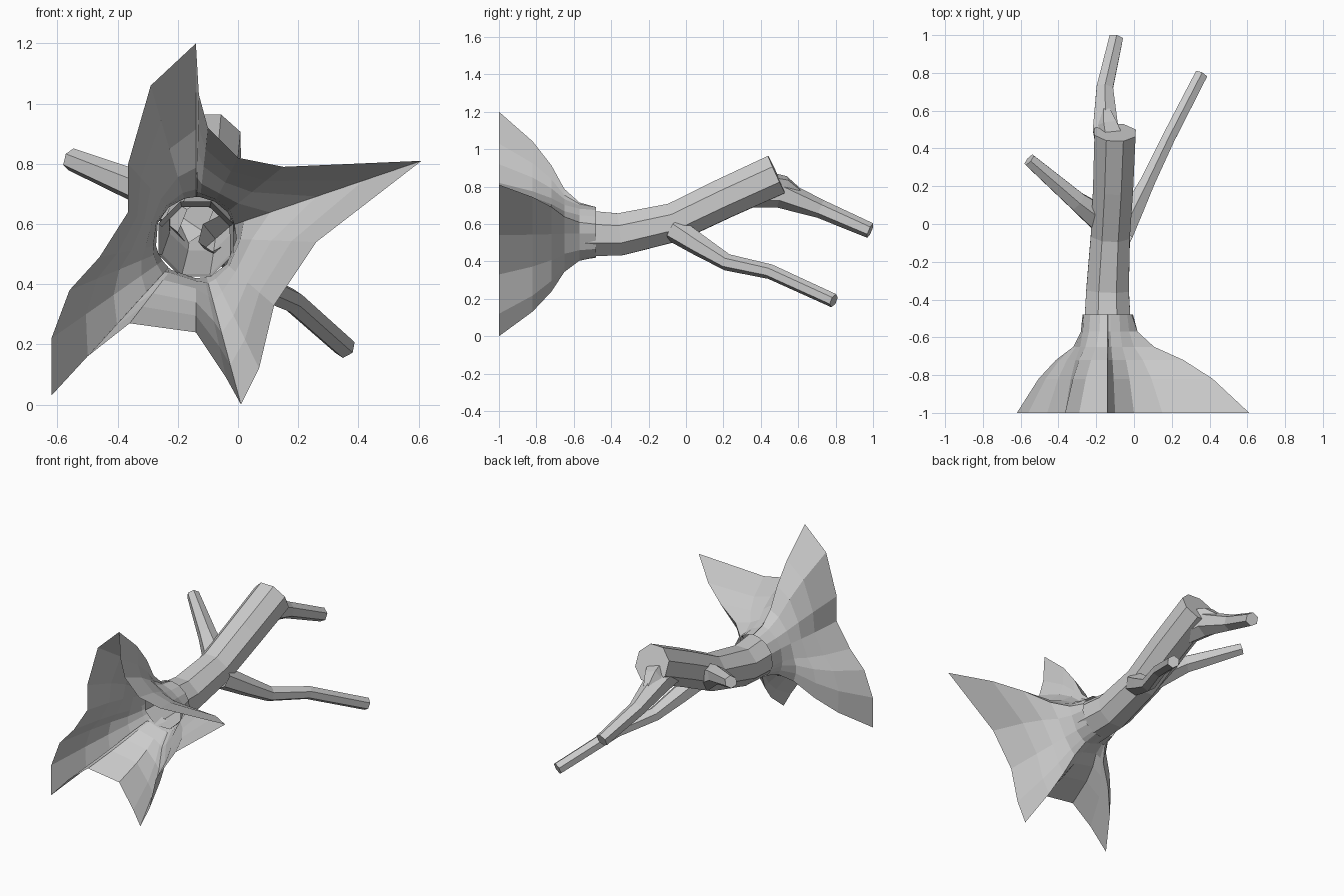
import bpy
from math import cos, sin, pi, atan2
from mathutils import Vector

if "Cube" in bpy.data.objects:
    bpy.data.objects.remove(bpy.data.objects["Cube"])


def make_object(name, verts, faces):
    mesh = bpy.data.meshes.new(name)
    mesh.from_pydata([tuple(v) for v in verts], [], faces)
    mesh.update()
    ob = bpy.data.objects.new(name, mesh)
    bpy.context.collection.objects.link(ob)
    return ob


def bridge(rings, n):
    # quads between consecutive closed rings
    return [(r * n + i, r * n + (i + 1) % n, (r + 1) * n + (i + 1) % n, (r + 1) * n + i)
            for r in range(rings - 1) for i in range(n)]


def tube(name, path, radii, sides):
    # faceted limb along a path, open at the start and capped at the tip
    pts = [Vector(p) for p in path]
    verts = []
    for k, p in enumerate(pts):
        t = (pts[min(k + 1, len(pts) - 1)] - pts[max(k - 1, 0)]).normalized()
        side = t.cross(Vector((0, 0, 1))).normalized()
        up = side.cross(t)
        for i in range(sides):
            a = 2 * pi * (i + 0.5) / sides
            verts.append(p + radii[k] * (side * cos(a) + up * sin(a)))
    n = len(verts)
    faces = bridge(len(pts), sides) + [tuple(range(n - sides, n))]
    faces = [f[::-1] for f in faces[:-1]] + [faces[-1][::-1]]
    ob = make_object(name, verts, [f[::-1] for f in faces])
    return ob


# Hollow trunk, rising towards the broken back end
tube("trunk",
     [(-.14, -.56, .55), (-.14, -.35, .545), (-.125, -.06, .61), (-.11, .2, .735), (-.10, .485, .865)],
     [.135, .122, .112, .115, .118], 8)

# Flared root shell: star-shaped rim shrinking back onto the trunk
rim = [(-.14, 1.2), (-.29, 1.06), (-.365, .8), (-.365, .64), (-.46, .49), (-.56, .38),
       (-.62, .22), (-.62, .03), (-.5, .16), (-.36, .27), (-.14, .24), (-.04, .09),
       (.01, 0), (.07, .12), (.12, .33), (.26, .54), (.61, .81), (.15, .79),
       (0, .82), (-.10, .92), (-.13, 1.03)]
stations = [(-1, 1), (-.82, .69), (-.72, .44), (-.65, .19), (-.57, .05), (-.48, 0)]
cx, cz, neck = -.14, .555, .135
verts = []
for y, f in stations:
    for x, z in rim:
        a = atan2(z - cz, x - cx)
        nx, nz = cx + neck * cos(a), cz + neck * sin(a)
        verts.append((nx + (x - nx) * f, y, nz + (z - nz) * f))
make_object("root_flare", verts, [q[::-1] for q in bridge(len(stations), len(rim))][::1])

# Branches
tube("end_branch",
     [(-.12, .30, .76), (-.15, .50, .765), (-.155, .72, .68), (-.095, .985, .565)],
     [.07, .078, .05, .042], 6)
tube("right_branch",
     [(-.07, -.06, .57), (0, .08, .48), (.07, .22, .395), (.18, .45, .345), (.355, .79, .19)],
     [.07, .058, .045, .04, .038], 6)
tube("left_branch",
     [(-.14, 0, .61), (-.30, .12, .71), (-.555, .34, .815)],
     [.085, .057, .038], 6)

# Broken splinter where the trunk snapped off
tube("broken_stub",
     [(-.12, .44, .80), (-.14, .53, .80), (-.15, .60, .765)],
     [.085, .06, .03], 5)
